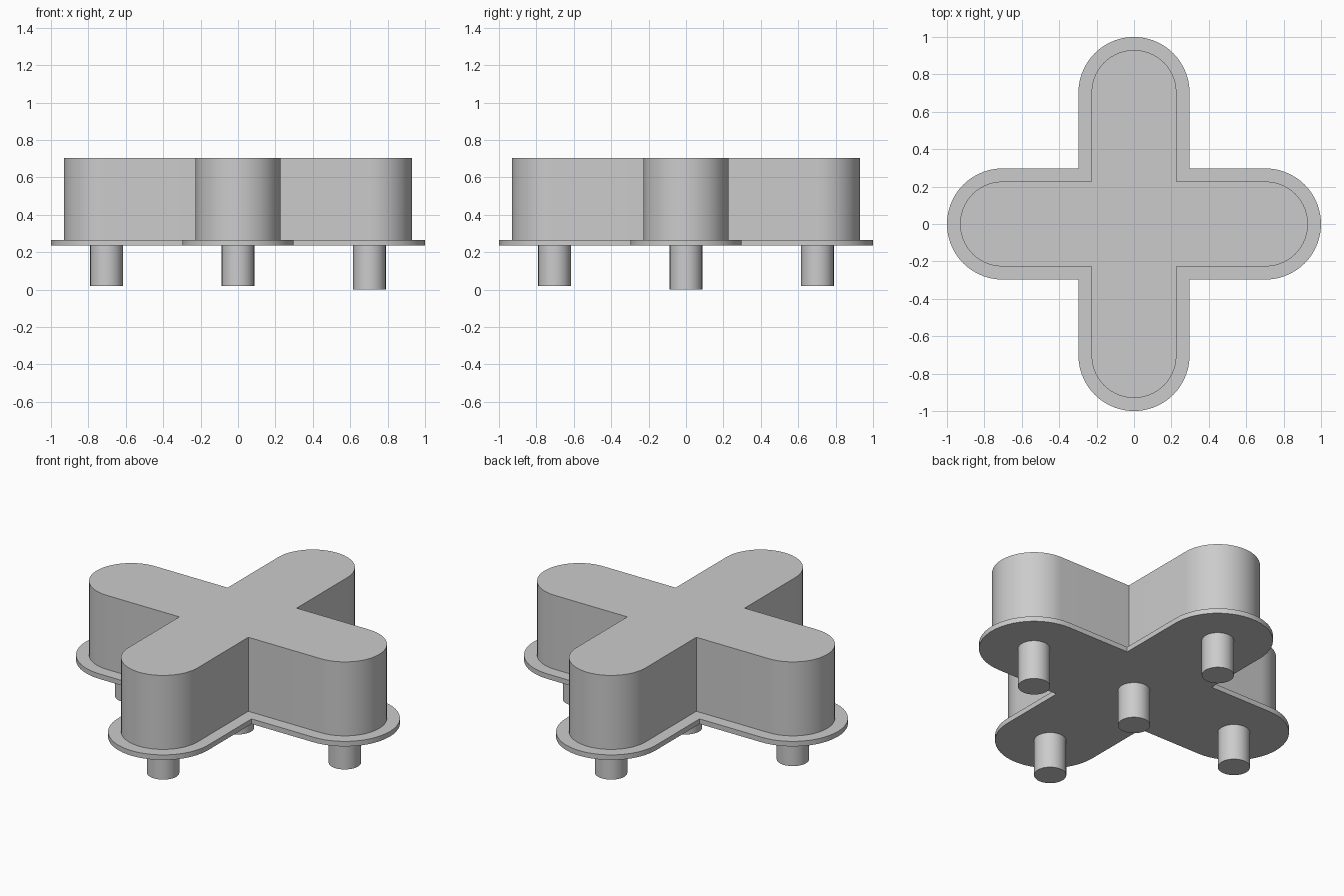
import bpy, bmesh, math
from mathutils import Matrix, Vector

cube = bpy.data.objects.get("Cube")
if cube:
    bpy.data.objects.remove(cube, do_unlink=True)

ARM = 0.703       # distance from the middle to each rounded arm end
STEPS = 28        # segments of each arm end

grey = bpy.data.materials.new("plain grey")
grey.use_nodes = True
colour = (0.6, 0.6, 0.6, 1)
grey.diffuse_color = colour
grey.node_tree.nodes["Principled BSDF"].inputs["Base Color"].default_value = colour


def cross_outline(radius):
    """Four round-ended arms meeting at sharp inner corners."""
    points = []
    for quarter in range(4):
        turn = Matrix.Rotation(quarter * math.pi / 2, 3, "Z")
        for i in range(STEPS + 1):
            a = math.pi * (i / STEPS - 0.5)
            points.append(turn @ Vector((ARM + radius * math.cos(a), radius * math.sin(a), 0)))
        points.append(turn @ Vector((radius, radius, 0)))
    return points


def circle_outline(radius, x, y, sides=40):
    angles = [math.tau * i / sides for i in range(sides)]
    return [Vector((x + radius * math.cos(a), y + radius * math.sin(a), 0)) for a in angles]


def extrude(name, outline, bottom, top):
    bm = bmesh.new()
    face = bm.faces.new([bm.verts.new((p.x, p.y, bottom)) for p in outline])
    new = bmesh.ops.extrude_face_region(bm, geom=[face])["geom"]
    verts = [g for g in new if isinstance(g, bmesh.types.BMVert)]
    bmesh.ops.translate(bm, verts=verts, vec=(0, 0, top - bottom))
    bmesh.ops.recalc_face_normals(bm, faces=bm.faces)
    mesh = bpy.data.meshes.new(name)
    bm.to_mesh(mesh)
    bm.free()
    mesh.materials.append(grey)
    obj = bpy.data.objects.new(name, mesh)
    bpy.context.collection.objects.link(obj)
    bpy.ops.object.select_all(action="DESELECT")
    obj.select_set(True)
    bpy.context.view_layer.objects.active = obj
    bpy.ops.object.shade_smooth_by_angle(angle=math.radians(30))
    return obj


# Tall cross body on a thin, wider base plate
extrude("cross_body", cross_outline(0.227), 0.26, 0.705)
extrude("base_plate", cross_outline(0.297), 0.235, 0.265)

# Pegs under the plate; the left one is slightly longer
pegs = {
    "centre_peg": (0, 0, 0.02),
    "left_peg": (ARM, 0, 0),
    "right_peg": (-ARM, 0, 0.02),
    "front_peg": (0, -ARM, 0.02),
    "back_peg": (0, ARM, 0.02),
}
for name, (x, y, bottom) in pegs.items():
    extrude(name, circle_outline(0.087, x, y), bottom, 0.24)
